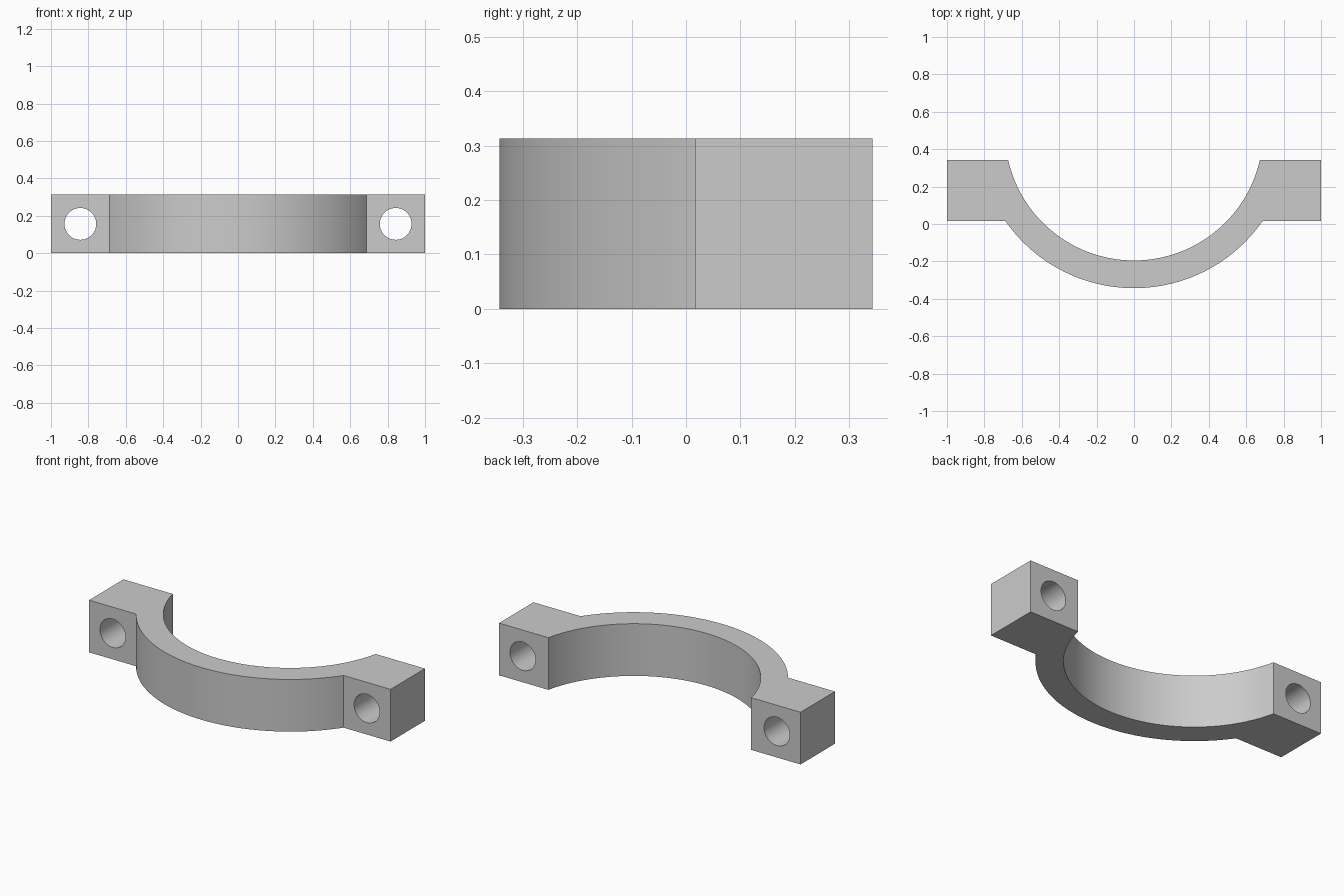
import bpy, bmesh, math

cube = bpy.data.objects.get("Cube")
if cube:
    bpy.data.objects.remove(cube, do_unlink=True)

HEIGHT = 0.313
BACK, FRONT = 0.343, 0.017      # y limits of the lugs
CENTRE_Y = 0.495                # shared centre of both arcs
INNER, OUTER = 0.69, 0.838
HOLE_X, HOLE_R = 0.843, 0.085
STEPS = 64

grey = bpy.data.materials.new("plain_grey")
grey.use_nodes = True
colour = (0.6, 0.6, 0.6, 1)
grey.diffuse_color = colour
grey.node_tree.nodes["Principled BSDF"].inputs["Base Color"].default_value = colour


def arc(radius, end_y):
    """Points from left to right along the arc, ending at the height end_y."""
    half = math.acos((CENTRE_Y - end_y) / radius)
    angles = [half * (1 - 2 * i / STEPS) for i in range(STEPS + 1)]
    return [(radius * math.sin(a), CENTRE_Y - radius * math.cos(a)) for a in angles]


# Clamp outline: curved strap with a square lug at each end
outline = [(1, BACK), *arc(INNER, BACK), (-1, BACK), (-1, FRONT),
           *reversed(arc(OUTER, FRONT)), (1, FRONT)]
bm = bmesh.new()
face = bm.faces.new([bm.verts.new((x, y, 0)) for x, y in outline])
swept = bmesh.ops.extrude_face_region(bm, geom=[face])["geom"]
bmesh.ops.translate(bm, vec=(0, 0, HEIGHT),
                    verts=[v for v in swept if isinstance(v, bmesh.types.BMVert)])
bmesh.ops.recalc_face_normals(bm, faces=bm.faces)
mesh = bpy.data.meshes.new("half_clamp")
bm.to_mesh(mesh)
bm.free()
clamp = bpy.data.objects.new("half_clamp", mesh)
bpy.context.collection.objects.link(clamp)
mesh.materials.append(grey)

# Bolt holes through both lugs
for side in (-1, 1):
    bpy.ops.mesh.primitive_cylinder_add(
        vertices=48, radius=HOLE_R, depth=1, rotation=(math.pi / 2, 0, 0),
        location=(side * HOLE_X, (BACK + FRONT) / 2, HEIGHT / 2))
    cutter = bpy.context.object
    cutter.name = "bolt_hole_cutter"
    cutter.hide_render = True
    cutter.data.materials.append(grey)
    cut = clamp.modifiers.new("bolt_hole", "BOOLEAN")
    cut.operation = "DIFFERENCE"
    cut.solver = "EXACT"
    cut.object = cutter
    bpy.context.view_layer.objects.active = clamp
    bpy.ops.object.modifier_apply(modifier=cut.name)
    bpy.data.objects.remove(cutter, do_unlink=True)

# Smooth curved walls, crisp edges
bpy.ops.object.select_all(action="DESELECT")
clamp.select_set(True)
bpy.context.view_layer.objects.active = clamp
bpy.ops.object.shade_smooth_by_angle(angle=math.radians(30))
